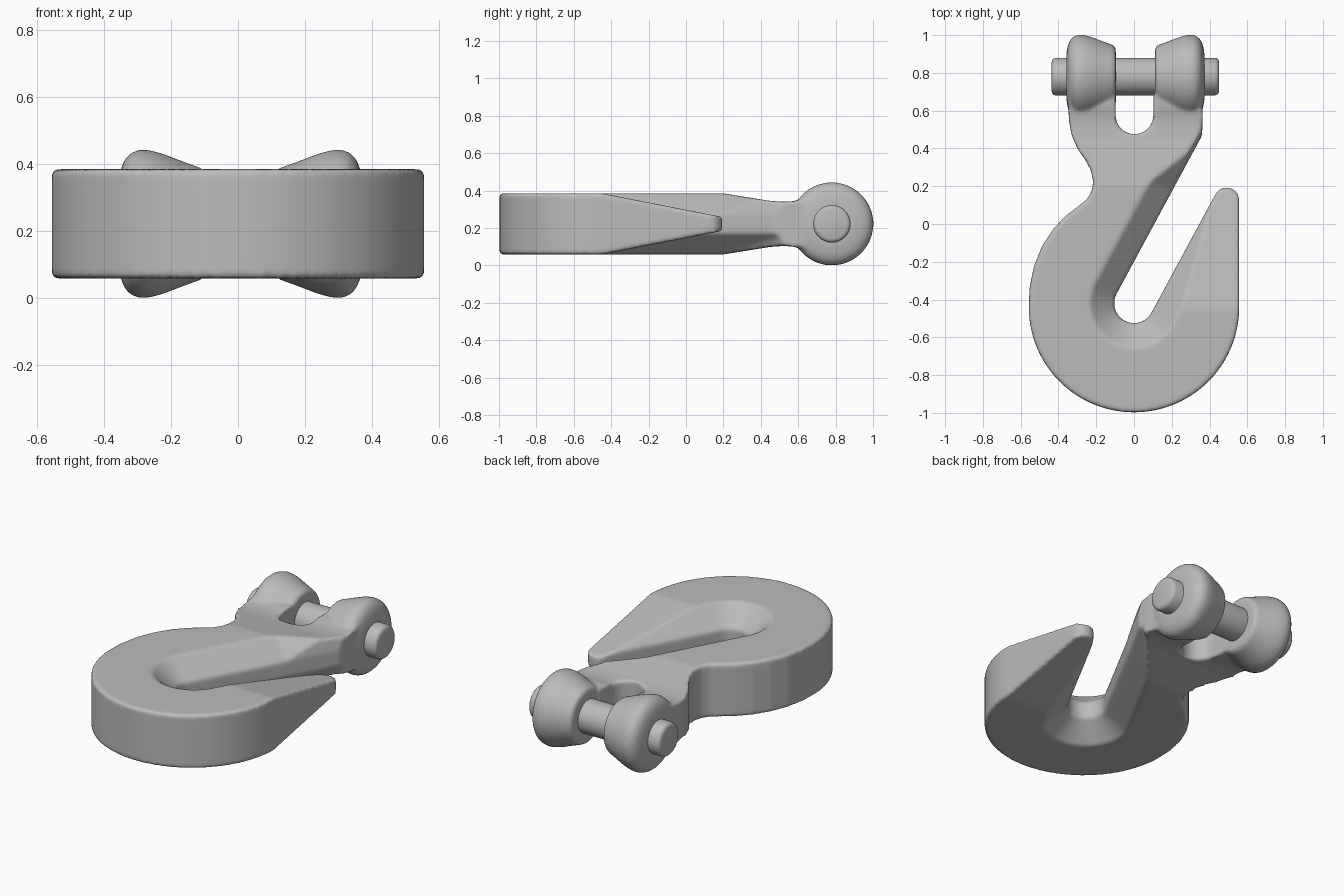
import bpy, bmesh
from math import sin, cos, pi, radians
from mathutils import Vector

cube = bpy.data.objects.get("Cube")
if cube:
    bpy.data.objects.remove(cube, do_unlink=True)

MID_Z = 0.2215      # height of the symmetry plane
HALF = 0.1635       # half thickness of the hook
FORK_X = 0.0075     # fork centre line
PIN_Y = 0.78

steel = bpy.data.materials.new("steel_grey")
steel.use_nodes = True
steel.diffuse_color = (0.5, 0.5, 0.5, 1)
steel.node_tree.nodes["Principled BSDF"].inputs["Base Color"].default_value = (0.5, 0.5, 0.5, 1)


def loft(name, rings):
    """Closed solid through rings that have equal point counts."""
    bm = bmesh.new()
    loops = [[bm.verts.new(p) for p in ring] for ring in rings]
    n = len(loops[0])
    for a, b in zip(loops, loops[1:]):
        for i in range(n):
            j = (i + 1) % n
            bm.faces.new((a[i], a[j], b[j], b[i]))
    bm.faces.new(loops[0])
    bm.faces.new(loops[-1])
    bmesh.ops.recalc_face_normals(bm, faces=bm.faces)
    mesh = bpy.data.meshes.new(name)
    bm.to_mesh(mesh)
    bm.free()
    obj = bpy.data.objects.new(name, mesh)
    bpy.context.collection.objects.link(obj)
    mesh.materials.append(steel)
    return obj


def lathe(name, profile, segments=64):
    """Solid of revolution about the pin axis, from (x, radius) pairs."""
    angles = [2 * pi * i / segments for i in range(segments)]
    return loft(name, [[(FORK_X + x, PIN_Y + r * cos(a), r * sin(a)) for a in angles]
                       for x, r in profile])


def select(obj):
    bpy.ops.object.select_all(action='DESELECT')
    obj.select_set(True)
    bpy.context.view_layer.objects.active = obj


def apply(obj, kind, **settings):
    mod = obj.modifiers.new(kind.title(), kind)
    for key, value in settings.items():
        setattr(mod, key, value)
    select(obj)
    bpy.ops.object.modifier_apply(modifier=mod.name)


def combine(obj, other, operation):
    apply(obj, 'BOOLEAN', operation=operation, solver='EXACT', object=other)
    bpy.data.objects.remove(other, do_unlink=True)


# Hook blank: round bowl, bulging back, waist, fork arms, pointed tip
bowl = [(0.557 * cos(a), -0.44 - 0.557 * sin(a)) for a in (pi * i / 64 for i in range(65))]
back = [(-0.553, -0.34), (-0.53, -0.225), (-0.488, -0.12), (-0.43, -0.03), (-0.365, 0.04),
        (-0.3, 0.09), (-0.25, 0.13), (-0.223, 0.175), (-0.216, 0.225), (-0.226, 0.28),
        (-0.255, 0.335), (-0.3, 0.4), (-0.33, 0.47), (-0.345, 0.55), (-0.347, 0.68)]
front = [(0.36, 0.68), (0.364, 0.55), (0.36, 0.47), (0.3, 0.15)]
tip = [(0.427, 0.15), (0.445, 0.177), (0.47, 0.191), (0.5, 0.193), (0.53, 0.181),
       (0.55, 0.158), (0.557, 0.13)]
outline = bowl + back + front + tip
hook = loft("hook_body", [[(x, y, z) for x, y in outline] for z in (-HALF, HALF)])

# Slanted throat slot with a deep flare on both faces
along = Vector((0.475, 0.88)).normalized()
across = Vector((along.y, -along.x))
centre = Vector((0, -0.42))


def slot_ring(r, z):
    end = 0.105 + (r - 0.105) * 0.2
    pts = [centre + along * 1.03 + across * r]
    for i in range(33):
        a = pi * i / 32
        pts.append(centre + across * (r * cos(a)) - along * (r * sin(a)))
    pts.append(centre + along * 0.62 - across * r)
    pts.append(centre + along * 1.03 - across * end)
    return [(p.x, p.y, z) for p in pts]


levels = ((0.275, -0.2), (0.105, -0.05), (0.105, 0.05), (0.275, 0.2))
combine(hook, loft("throat_cutter", [slot_ring(r, z) for r, z in levels]), 'DIFFERENCE')

# Thinner neck and tapering tip, cut on both faces
neck = [(0.17, 0.168), (0.45, 0.123), (0.52, 0.118), (0.57, 0.121), (0.62, 0.13),
        (0.75, 0.13), (0.75, 0.3), (0.17, 0.3)]
for side in (-1, 1):
    cutter = loft("neck_cutter", [[(x, y, side * z) for y, z in neck] for x in (-0.7, 0.7)])
    combine(hook, cutter, 'DIFFERENCE')
    rings = []
    for y in (-0.465, 0.3):
        left, low = 0.54 * (y + 0.42), 0.163 - 0.195 * (y + 0.45)
        rings.append([(left, y, side * low), (0.8, y, side * low),
                      (0.8, y, side * 0.4), (left, y, side * 0.4)])
    combine(hook, loft("tip_cutter", rings), 'DIFFERENCE')

# Fork gap
arc = [(FORK_X - 0.005 + 0.1 * cos(a), 0.575 - 0.1 * sin(a)) for a in (pi * i / 24 for i in range(25))]
gap = arc + [(arc[-1][0], 0.9), (arc[0][0], 0.9)]
combine(hook, loft("gap_cutter", [[(x, y, z) for x, y in gap] for z in (-0.3, 0.3)]), 'DIFFERENCE')

# Flared ears that hold the pin
ear = [(0.104, 0.15), (0.112, 0.165), (0.17, 0.186), (0.225, 0.207), (0.26, 0.218),
       (0.295, 0.223), (0.325, 0.215), (0.346, 0.194), (0.358, 0.165), (0.366, 0.12)]
for side in (-1, 1):
    combine(hook, lathe("ear", [(side * x, r) for x, r in ear]), 'UNION')

# Even forged surface with softly rounded edges
apply(hook, 'REMESH', mode='VOXEL', voxel_size=0.011, use_smooth_shade=True)
apply(hook, 'SMOOTH', factor=0.5, iterations=6)
hook.location.z = MID_Z

# Clevis pin
half_pin = [(0.443, 0.078), (0.44, 0.088), (0.433, 0.096), (0.42, 0.1)]
pin = lathe("clevis_pin", half_pin + [(-x, r) for x, r in reversed(half_pin)])
pin.location.z = MID_Z
select(pin)
bpy.ops.object.shade_smooth_by_angle(angle=radians(50))
